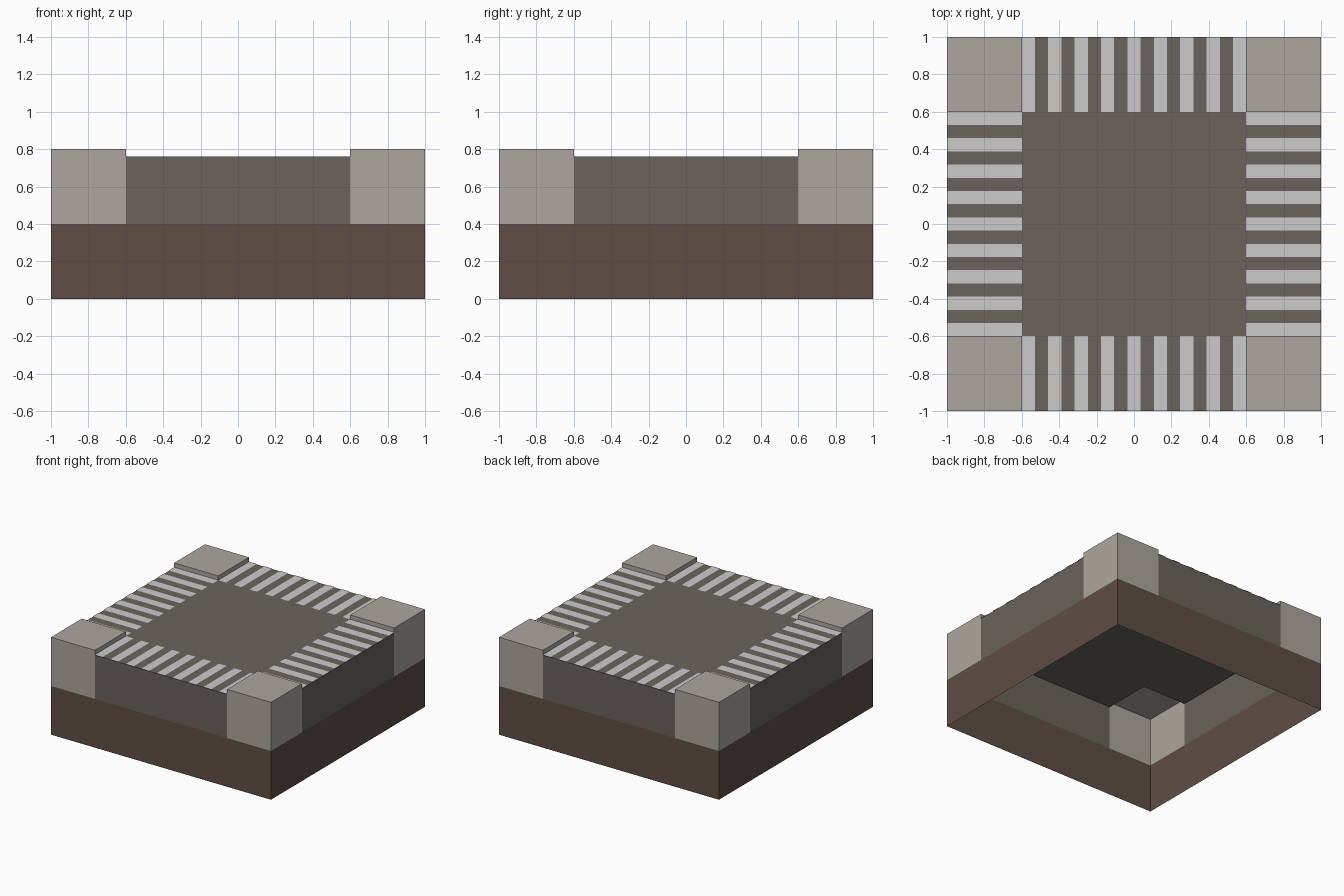
import bpy, bmesh
from mathutils import Matrix, Vector
from math import pi

if "Cube" in bpy.data.objects:
    bpy.data.objects.remove(bpy.data.objects["Cube"])

OUT, IN = 1.0, 0.6                       # tile edge, kerb edge
DIRT_TOP, ROAD_TOP, KERB_TOP = 0.4, 0.76, 0.8


def material(name, rgb):
    m = bpy.data.materials.new(name)
    m.diffuse_color = (*rgb, 1)
    m.use_nodes = True
    m.node_tree.nodes["Principled BSDF"].inputs["Base Color"].default_value = m.diffuse_color
    return m


def build(name, quads, mat=None):
    """Open shell: each quad is repeated on all four sides of the tile."""
    bm = bmesh.new()
    for k in range(4):
        rot = Matrix.Rotation(k * pi / 2, 3, 'Z')
        for q in quads:
            bm.faces.new([bm.verts.new(rot @ Vector(p)) for p in q])
    bmesh.ops.remove_doubles(bm, verts=bm.verts, dist=1e-4)
    me = bpy.data.meshes.new(name)
    bm.to_mesh(me)
    bm.free()
    ob = bpy.data.objects.new(name, me)
    bpy.context.collection.objects.link(ob)
    if mat:
        me.materials.append(mat)
    return ob


def wall(a, b, z0, z1):
    return [(*a, z0), (*b, z0), (*b, z1), (*a, z1)]


def flat(x0, x1, y0, y1, z):
    return [(x0, y0, z), (x1, y0, z), (x1, y1, z), (x0, y1, z)]


dirt = material("dirt", (0.115, 0.076, 0.060))
asphalt = material("asphalt", (0.142, 0.130, 0.107))
concrete = material("concrete", (0.413, 0.386, 0.342))

# Earth skirt, open underneath
build("earth_base", [wall((-OUT, -OUT), (OUT, -OUT), 0, DIRT_TOP)], dirt)

# Cross-shaped road: four arms with end walls, plus the centre square
build("road", [
    wall((-IN, -OUT), (IN, -OUT), DIRT_TOP, ROAD_TOP),
    flat(-IN, IN, -OUT, -IN, ROAD_TOP),
    [(-IN, -IN, ROAD_TOP), (IN, -IN, ROAD_TOP), (0, 0, ROAD_TOP)],
], asphalt)

# Raised pavement corners: outer walls, top and low kerb faces
build("pavement_corners", [
    wall((IN, -OUT), (OUT, -OUT), DIRT_TOP, KERB_TOP),
    wall((OUT, -OUT), (OUT, -IN), DIRT_TOP, KERB_TOP),
    wall((OUT, -IN), (IN, -IN), ROAD_TOP, KERB_TOP),
    wall((IN, -IN), (IN, -OUT), ROAD_TOP, KERB_TOP),
    flat(IN, OUT, -OUT, -IN, KERB_TOP),
], concrete)

# Zebra crossings: nine light stripes per arm, just above the road
w = 2 * IN / 17
build("crossing_stripes", [
    flat(-IN + 2 * i * w, -IN + (2 * i + 1) * w, -OUT, -IN, ROAD_TOP + 0.004)
    for i in range(9)])
